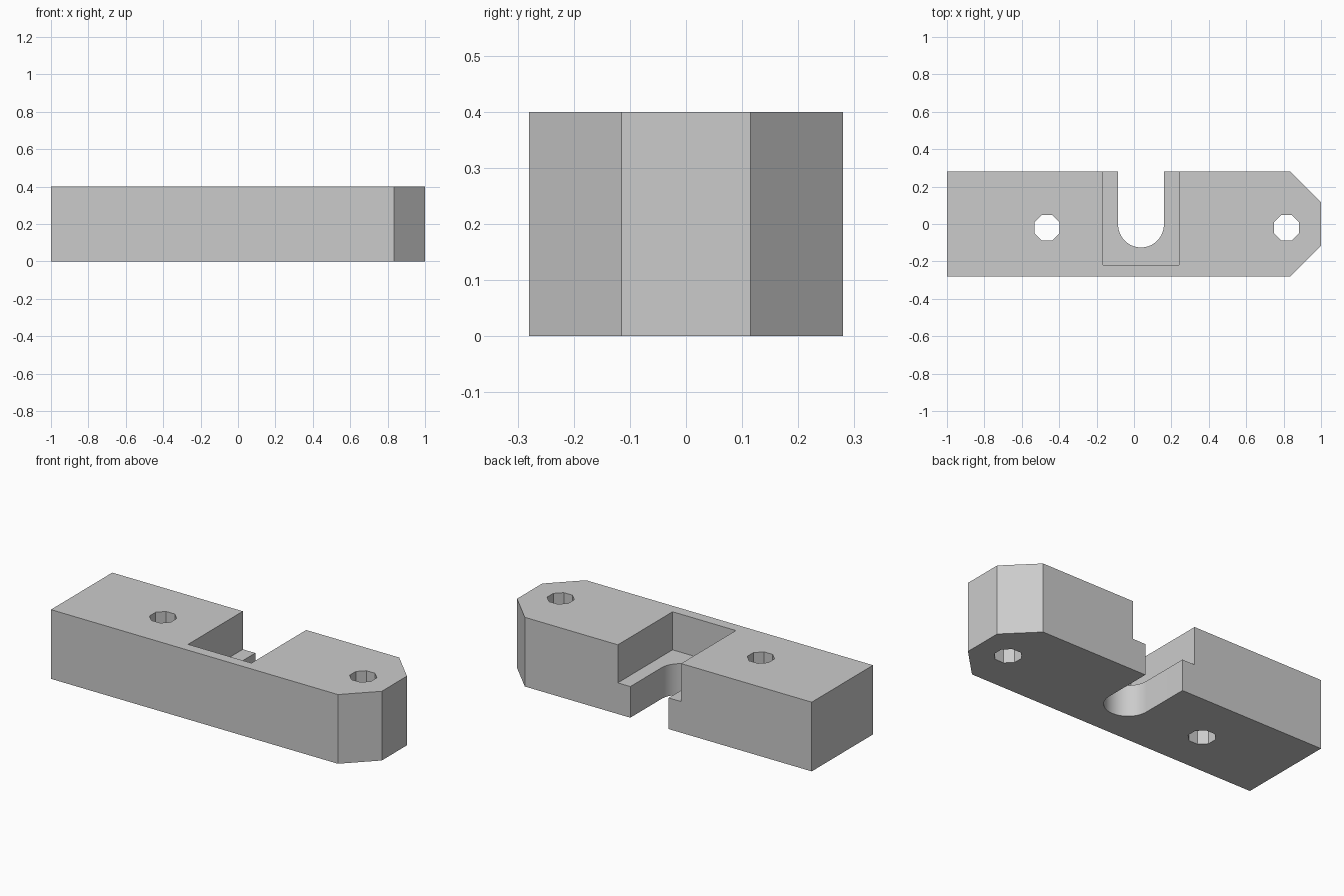
import bpy, bmesh
from math import pi, cos, sin, radians

default = bpy.data.objects.get("Cube")
if default:
    bpy.data.objects.remove(default, do_unlink=True)

grey = bpy.data.materials.new("plain grey")
grey.use_nodes = True
colour = (0.6, 0.6, 0.6, 1)
grey.diffuse_color = colour
grey.node_tree.nodes["Principled BSDF"].inputs["Base Color"].default_value = colour


def prism(name, outline, low, high):
    """Extrude a counter-clockwise outline from low to high."""
    bm = bmesh.new()
    base = bm.faces.new([bm.verts.new((x, y, low)) for x, y in outline])
    top = bmesh.ops.extrude_face_region(bm, geom=[base])["geom"]
    bmesh.ops.translate(bm, vec=(0, 0, high - low),
                        verts=[v for v in top if isinstance(v, bmesh.types.BMVert)])
    bmesh.ops.recalc_face_normals(bm, faces=bm.faces)
    mesh = bpy.data.meshes.new(name)
    bm.to_mesh(mesh)
    bm.free()
    mesh.materials.append(grey)
    obj = bpy.data.objects.new(name, mesh)
    bpy.context.collection.objects.link(obj)
    return obj


def arc(cx, cy, r, start, end, steps):
    angles = [start + (end - start) * i / steps for i in range(steps + 1)]
    return [(cx + r * cos(a), cy + r * sin(a)) for a in angles]


# Block with two chamfered corners
depth, height = 0.28, 0.4
block = prism("mounting_block", [
    (-1, -depth), (0.835, -depth), (1, -0.115),
    (1, 0.115), (0.835, depth), (-1, depth)], 0, height)

# Pocket, round-ended slot and two eight-sided bolt holes
cutters = [
    prism("pocket_cutter", [(-0.165, -0.22), (0.24, -0.22), (0.24, 0.5), (-0.165, 0.5)],
          0.18, 0.6),
    prism("slot_cutter", arc(0.0375, -0.003, 0.1225, pi, 2 * pi, 32)
          + [(0.16, 0.5), (-0.085, 0.5)], -0.2, 0.6)]
for side, x in (("left", 0.815), ("right", -0.465)):
    cutters.append(prism(side + "_hole_cutter",
                         arc(x, -0.02, 0.073, pi / 8, 2 * pi + pi / 8, 8)[:-1], -0.2, 0.6))

bpy.context.view_layer.objects.active = block
for cutter in cutters:
    cut = block.modifiers.new(cutter.name, "BOOLEAN")
    cut.operation, cut.solver, cut.object = "DIFFERENCE", "EXACT", cutter
    bpy.ops.object.modifier_apply(modifier=cut.name)
    bpy.data.objects.remove(cutter, do_unlink=True)

# Smooth slot wall, crisp edges elsewhere
bpy.ops.object.select_all(action="DESELECT")
block.select_set(True)
bpy.ops.object.shade_smooth_by_angle(angle=radians(30))
